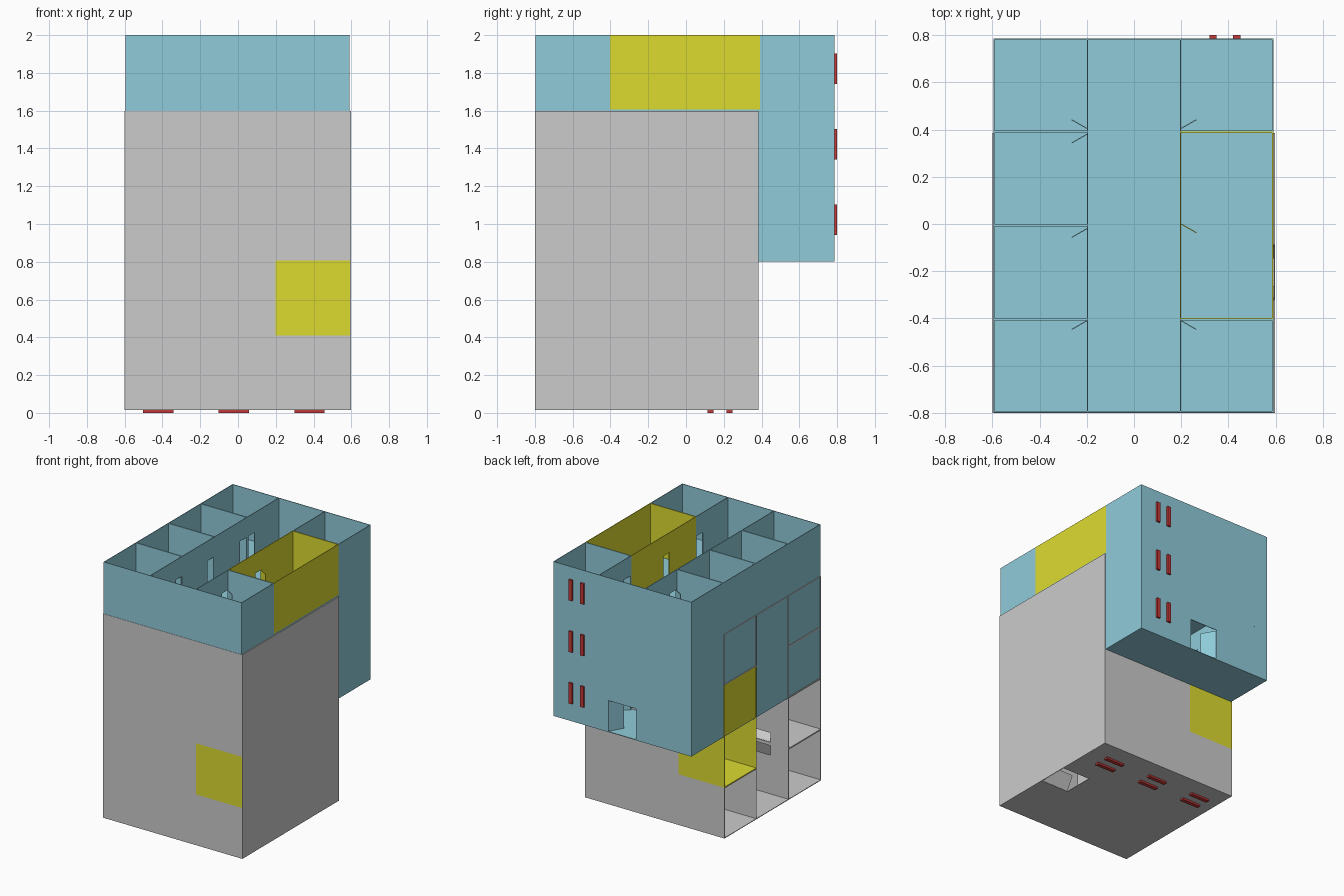
import bpy, bmesh, math
from mathutils import Matrix, Vector

if "Cube" in bpy.data.objects:
    bpy.data.objects.remove(bpy.data.objects["Cube"])

T = 0.005                      # wall thickness
H = 0.4                        # storey height
X0, X1 = -0.595, 0.59          # building width
Y = [-0.798, -0.403, -0.006, 0.391, 0.785]   # room divisions
C = 0.2                        # corridor half width
DOOR_H, DOOR_W, ENTRY_W = 0.24, 0.074, 0.12


def material(name, rgb):
    m = bpy.data.materials.new(name)
    m.diffuse_color = (*rgb, 1)
    m.use_nodes = True
    m.node_tree.nodes["Principled BSDF"].inputs["Base Color"].default_value = m.diffuse_color
    return m


BLUE = material("blue", (0.28, 0.60, 0.70))
YELLOW = material("yellow", (0.72, 0.71, 0.03))
RED = material("red", (0.55, 0.04, 0.04))


def box(bm, lo, hi, m=Matrix()):
    lo, hi = Vector(lo), Vector(hi)
    size = Matrix.Diagonal((*(hi - lo), 1))
    bmesh.ops.create_cube(bm, size=1, matrix=m @ Matrix.Translation((lo + hi) / 2) @ size)


def wall(bm, axis, pos, a, b, z0, z1, door=None):
    """Wall running along axis, starting at pos across; door = (start, end)."""
    def piece(s, e, zl, zh):
        if axis == 'y':
            box(bm, (pos, s, zl), (pos + T, e, zh))
        else:
            box(bm, (s, pos, zl), (e, pos + T, zh))
    if door:
        piece(a, door[0], z0, z1)
        piece(door[1], b, z0, z1)
        piece(*door, z0 + DOOR_H, z1)
    else:
        piece(a, b, z0, z1)


def leaf(bm, hinge, angle, length, z0):
    """Open door leaf, turned about its hinge."""
    m = Matrix.Translation((*hinge, z0)) @ Matrix.Rotation(angle, 4, 'Z')
    box(bm, (0, -0.002, 0), (length, 0.002, DOOR_H - 0.005), m)


def room(bm, side, y0, y1, z0, z1, hinge, way):
    """Walled room beside the corridor, its door hinged at y=hinge."""
    outer = X1 - T if side > 0 else X0
    inner = C - T if side > 0 else -C
    xa, xb = (C, X1) if side > 0 else (X0, -C)
    wall(bm, 'y', outer, y0, y1, z0, z1)
    wall(bm, 'y', inner, y0, y1, z0, z1, sorted((hinge, hinge + way * DOOR_W)))
    wall(bm, 'x', y0, xa, xb, z0, z1)
    wall(bm, 'x', y1 - T, xa, xb, z0, z1)
    leaf(bm, (side * C, hinge), math.atan2(way * 0.5, side * 0.87), DOOR_W, z0)


def finish(bm, name, mat, place):
    bm.transform(place)
    me = bpy.data.meshes.new(name)
    bm.to_mesh(me)
    bm.free()
    ob = bpy.data.objects.new(name, me)
    bpy.context.collection.objects.link(ob)
    if mat:
        me.materials.append(mat)


def building(prefix, mat, place):
    doors = [(-0.41, -1), (-0.02, -1), (0.38, -1), (0.405, 1)]
    for n in range(3):
        base = 0.802 + n * H
        z0, z1 = base + T, min(base + H, 2.0)
        slab, walls, special = bmesh.new(), bmesh.new(), bmesh.new()

        # floor slab
        box(slab, (X0, Y[0], base), (X1, Y[4], z0))

        # rooms on both sides, the highlighted ones in their own mesh
        for side in (-1, 1):
            for i in range(4):
                y0, y1, (hinge, way) = Y[i], Y[i + 1], doors[i]
                target = walls
                if n == 0 and side < 0 and i == 2:
                    target = special
                if n == 2 and side > 0 and i in (1, 2):
                    if i == 2:
                        continue
                    y1, hinge, target = Y[3], 0.0, special   # double room
                room(target, side, y0, y1, z0, z1, hinge, way)

        # corridor ends, with open double doors on the lowest storey
        for y, inward in ((Y[0], 1), (Y[4] - T, -1)):
            wall(walls, 'x', y, -C, C, z0, z1, (-ENTRY_W, ENTRY_W) if n == 0 else None)
            if n == 0:
                for s in (-1, 1):
                    leaf(walls, (s * ENTRY_W, y + T / 2),
                         math.atan2(inward * 0.87, -s * 0.5), ENTRY_W, z0)

        finish(slab, f"{prefix}_floor_{n + 1}", mat, place)
        finish(walls, f"{prefix}_walls_{n + 1}", mat, place)
        if special.verts:
            finish(special, f"{prefix}_yellow_room_{n + 1}", YELLOW, place)
        else:
            special.free()

        # plain raised red marker bars at each storey
        bars = bmesh.new()
        for x in (0.32, 0.42):
            box(bars, (x, Y[4], base + 0.14), (x + 0.03, 0.8, base + 0.3))
        finish(bars, f"{prefix}_marker_bars_{n + 1}", RED, place)


# upright blue building, and the same building lying on its side
building("upright", BLUE, Matrix())
building("lying", None, Matrix(((0, 0, -1, 1.4),
                                (1, 0, 0, -0.205),
                                (0, -1, 0, 0.8),
                                (0, 0, 0, 1))))
